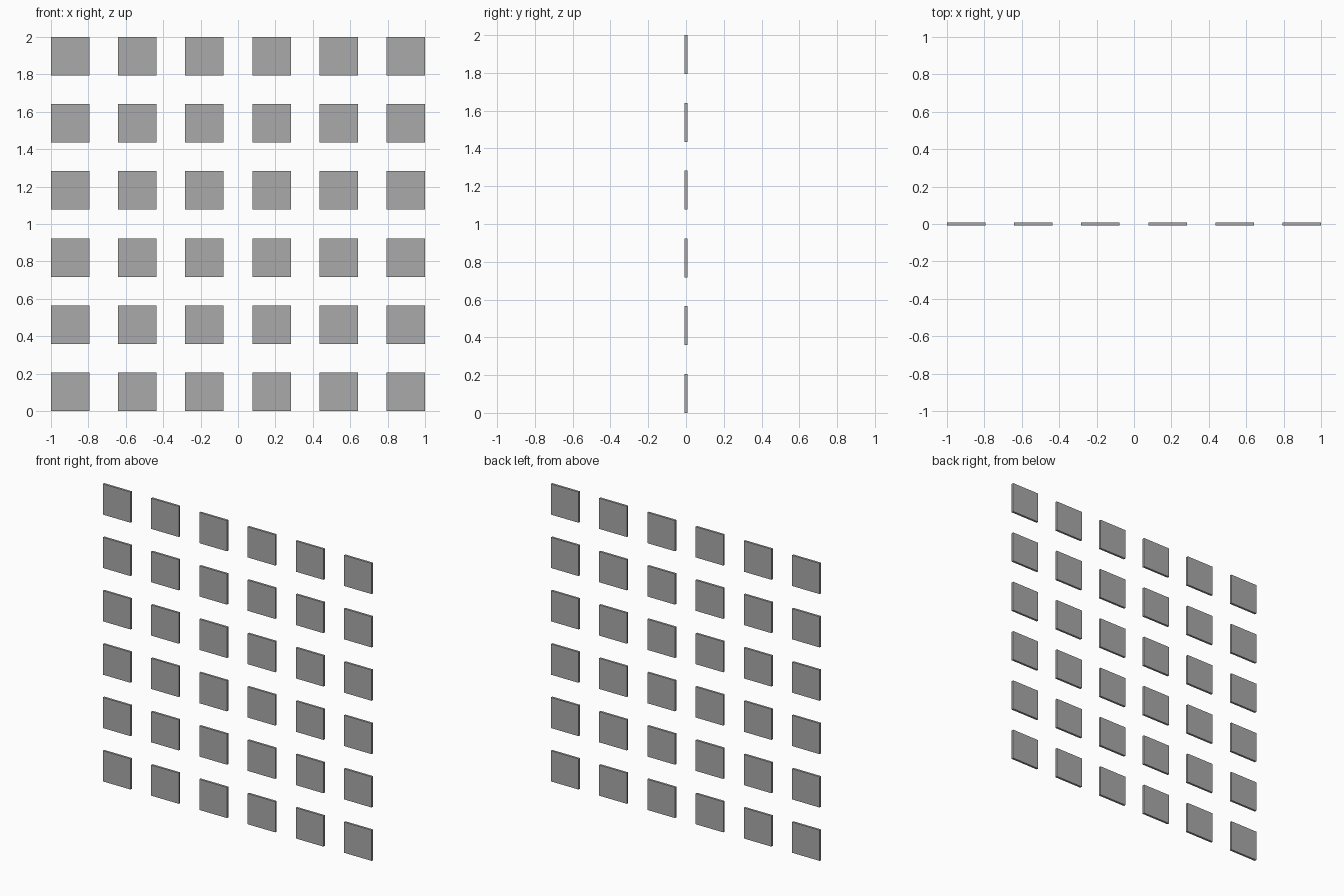
import bpy

if "Cube" in bpy.data.objects:
    bpy.data.objects.remove(bpy.data.objects["Cube"])

COUNT = 6
TILE = 0.206          # width and height of one square plate
THICK = 0.015
PITCH = (2 - TILE) / (COUNT - 1)

dark = bpy.data.materials.new("dark_grey")
dark.diffuse_color = (0.4, 0.4, 0.4, 1)
dark.use_nodes = True
dark.node_tree.nodes["Principled BSDF"].inputs["Base Color"].default_value = dark.diffuse_color


def plate(name, x, z):
    bpy.ops.mesh.primitive_cube_add(size=1, location=(x, 0, z))
    ob = bpy.context.object
    ob.name = name
    ob.scale = (TILE, THICK, TILE)
    bpy.ops.object.transform_apply(location=False, rotation=False, scale=True)
    ob.data.materials.append(dark)


# Upright grid of separate square plates
for row in range(COUNT):
    for col in range(COUNT):
        plate(f"plate_row{row + 1}_col{col + 1}",
              -1 + TILE / 2 + col * PITCH,
              TILE / 2 + row * PITCH)
